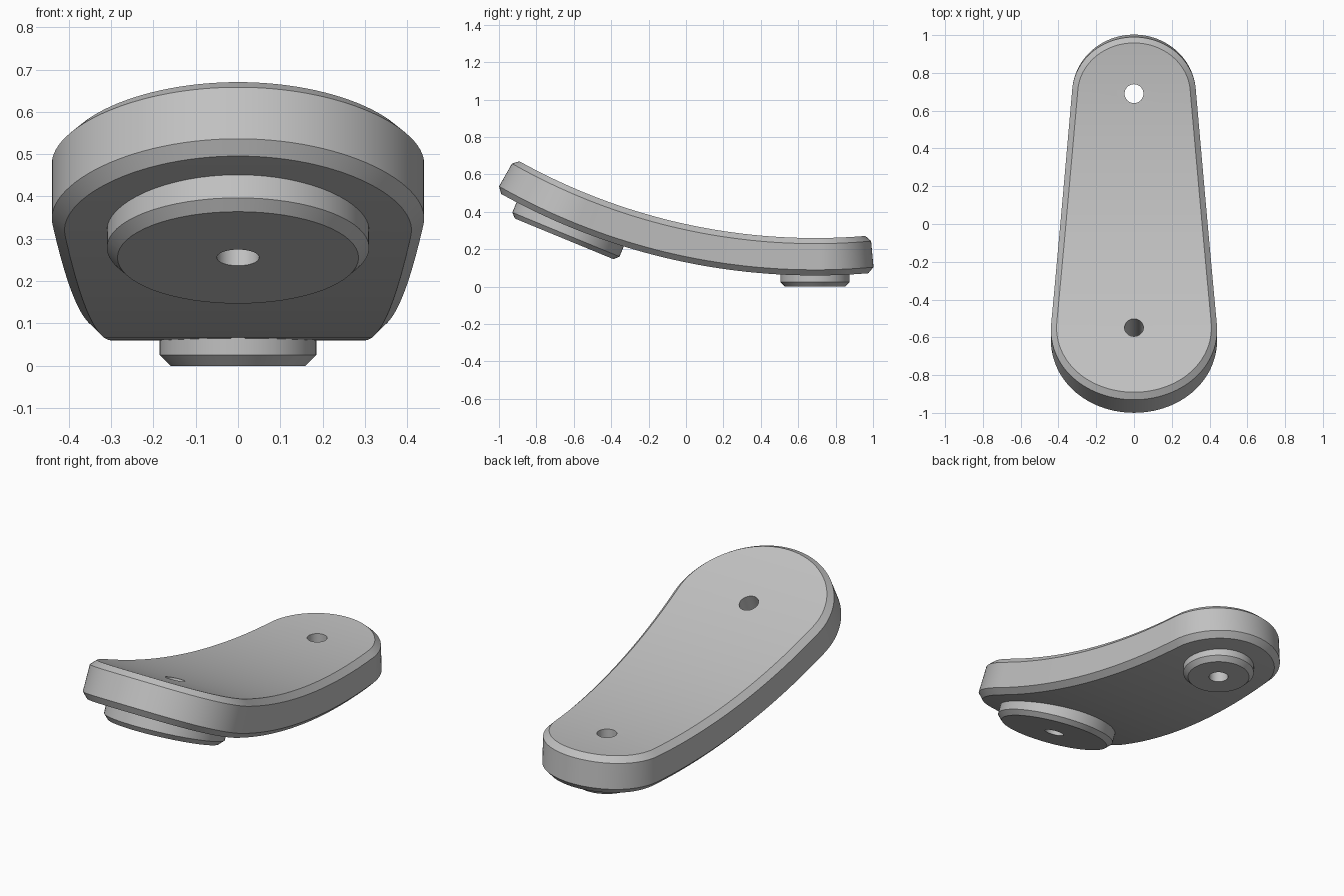
import bpy, bmesh
from math import sin, cos, pi, radians, asin

cube = bpy.data.objects.get("Cube")
if cube:
    bpy.data.objects.remove(cube, do_unlink=True)

# Bend: an arc about a horizontal axis high above the rear end
AXIS_Y, AXIS_Z = 0.69, 3.51
R_TOP, R_BOTTOM, R_MID = 3.25, 3.45, 3.42
CHAMFER, HOLE = 0.03, 0.05
FRONT_TILT = radians(22.4)

grey = bpy.data.materials.new("light grey")
grey.use_nodes = True
colour = (0.53, 0.53, 0.53, 1)
grey.diffuse_color = colour
grey.node_tree.nodes["Principled BSDF"].inputs["Base Color"].default_value = colour


def bend(x, angle, radius):
    """Point at a given angle towards the front and distance from the bend axis."""
    return (x, AXIS_Y - radius * sin(angle), AXIS_Z - radius * cos(angle))


def finish(bm, name):
    bmesh.ops.recalc_face_normals(bm, faces=bm.faces)
    mesh = bpy.data.meshes.new(name)
    bm.to_mesh(mesh)
    bm.free()
    obj = bpy.data.objects.new(name, mesh)
    bpy.context.collection.objects.link(obj)
    mesh.materials.append(grey)
    return obj


def smooth(obj):
    bpy.ops.object.select_all(action='DESELECT')
    obj.select_set(True)
    bpy.context.view_layer.objects.active = obj
    bpy.ops.object.shade_smooth_by_angle(angle=radians(30))


def half_outline(inset):
    """Right half of the tapered, round-ended outline, rear tip to front tip."""
    length = FRONT_TILT * R_MID
    rear, front = (0.328, 0.313, 0), (0.44, 0.43, length)
    lean = asin((front[0] - rear[0]) / length)

    def arc(end, start, stop, steps):
        rx, ry, centre = end
        for i in range(steps + 1):
            t = start + (stop - start) * i / steps
            yield (rx - inset) * cos(t), centre - (ry - inset) * sin(t)

    a = list(arc(rear, pi / 2, lean, 24))
    b = list(arc(front, lean, -pi / 2, 28))
    (x0, u0), (x1, u1) = a[-1], b[0]
    side = [(x0 + (x1 - x0) * k / 24, u0 + (u1 - u0) * k / 24) for k in range(1, 24)]
    return [(x, u / R_MID) for x, u in a + side + b]


def lathe(name, profile, angle, steps=64):
    """Revolve a closed (radius, depth) profile about a bend radius line."""
    bm = bmesh.new()
    rings = []
    for r, d in profile:
        ring = []
        for i in range(steps):
            t = 2 * pi * i / steps
            x, y, z = bend(r * cos(t), angle, d)
            ring.append(bm.verts.new((x, y + r * sin(t) * cos(angle),
                                      z - r * sin(t) * sin(angle))))
        rings.append(ring)
    for a, b in zip(rings, rings[1:] + rings[:1]):
        for i in range(steps):
            j = (i + 1) % steps
            bm.faces.new((a[i], a[j], b[j], b[i]))
    return finish(bm, name)


# Curved plate with chamfered rims
bm = bmesh.new()
layers = []
for inset, radius in ((CHAMFER, R_TOP), (0, R_TOP + CHAMFER),
                      (0, R_BOTTOM - CHAMFER), (CHAMFER, R_BOTTOM)):
    half = half_outline(inset)
    half[0], half[-1] = (0, half[0][1]), (0, half[-1][1])
    right = [bm.verts.new(bend(x, u, radius)) for x, u in half]
    left = [bm.verts.new(bend(-x, u, radius)) for x, u in half[1:-1]]
    layers.append((right, [right[0]] + left + [right[-1]]))
for upper, lower in zip(layers, layers[1:]):
    for p, q in zip(upper, lower):
        for i in range(len(p) - 1):
            bm.faces.new((p[i], p[i + 1], q[i + 1], q[i]))
for right, left in (layers[0], layers[-1]):
    for i in range(len(right) - 1):
        corners = dict.fromkeys((right[i], right[i + 1], left[i + 1], left[i]))
        bm.faces.new(list(corners))
plate = finish(bm, "curved_plate")

# Bolt holes through the plate
for angle in (0, FRONT_TILT):
    bm = bmesh.new()
    bmesh.ops.create_cone(bm, cap_ends=True, segments=48, radius1=HOLE,
                          radius2=HOLE, depth=1)
    cutter = finish(bm, "hole_cutter")
    cutter.location = bend(0, angle, R_MID)
    cutter.rotation_euler.x = -angle
    cutter.hide_render = True
    cut = plate.modifiers.new("hole", 'BOOLEAN')
    cut.operation, cut.solver, cut.object = 'DIFFERENCE', 'EXACT', cutter
    bpy.context.view_layer.objects.active = plate
    bpy.ops.object.modifier_apply(modifier=cut.name)
    bpy.data.objects.remove(cutter, do_unlink=True)
smooth(plate)

# Round pads underneath, drilled and chamfered
for name, radius, angle, base in (("front_pad", 0.31, FRONT_TILT, 3.52),
                                  ("rear_pad", 0.185, 0, AXIS_Z)):
    bevel = 0.025
    smooth(lathe(name, [(HOLE, 3.42), (radius, 3.42), (radius, base - bevel),
                        (radius - bevel, base), (HOLE, base)], angle))
